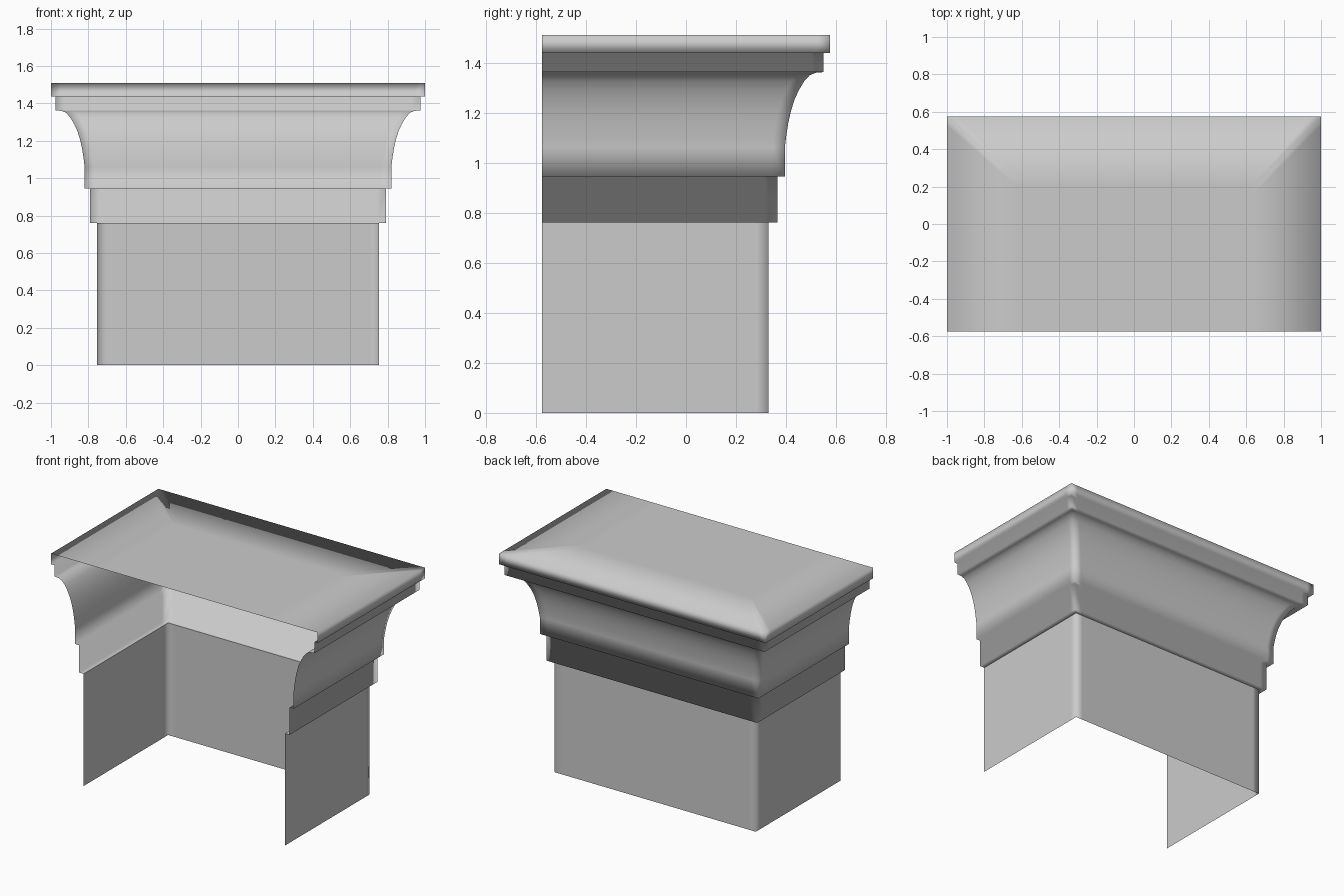
import bpy, bmesh

if "Cube" in bpy.data.objects:
    bpy.data.objects.remove(bpy.data.objects["Cube"])

FRONT = -0.575   # open front plane
SHIFT = 0.425    # back offset: y = x - SHIFT


def u_path(x, z, s=0.05):
    """U-shaped run: left side, back, right side, with loops beside the corners."""
    y = x - SHIFT
    half = [(-x, FRONT, z), (-x, y - s, z), (-x, y, z), (-x + s, y, z)]
    return half + [(-px, py, pz) for px, py, pz in reversed(half)]


def sweep(name, profile, cap=False):
    """Skin the profile around the U path, optionally filling the last ring."""
    bm = bmesh.new()
    rows = [[bm.verts.new(p) for p in u_path(x, z)] for x, z in profile]
    for a, b in zip(rows, rows[1:]):
        for i in range(len(a) - 1):
            bm.faces.new((a[i], b[i], b[i + 1], a[i + 1]))
    if cap:
        bm.faces.new(list(reversed(rows[-1])))
    bm.normal_update()
    # outward orientation: the first face is on the left side
    bm.faces.ensure_lookup_table()
    if bm.faces[0].normal.x > 0.01 or bm.faces[0].normal.z > 0.5:
        bmesh.ops.reverse_faces(bm, faces=bm.faces[:])
    if cap:
        bm.normal_update()
        bm.faces.ensure_lookup_table()
        if bm.faces[-1].normal.z < 0:
            bm.faces[-1].normal_flip()
    for f in bm.faces:
        f.smooth = True
    me = bpy.data.meshes.new(name)
    bm.to_mesh(me)
    bm.free()
    ob = bpy.data.objects.new(name, me)
    bpy.context.collection.objects.link(ob)
    return ob


# Plain lower walls
sweep("pilaster_shaft", [(0.755, 0.0), (0.755, 0.76)])

# Moulded cap: frieze, cove, fillet, top fascia and lid
cove = [(0.82, 0.945), (0.82, 1.06), (0.826, 1.11), (0.834, 1.16), (0.844, 1.205),
        (0.858, 1.25), (0.876, 1.29), (0.897, 1.325), (0.92, 1.35), (0.945, 1.36)]
sweep("moulded_capital",
      [(0.755, 0.76), (0.79, 0.76), (0.79, 0.945)] + cove +
      [(0.975, 1.362), (0.975, 1.438), (1.0, 1.438), (1.0, 1.51), (0.63, 1.51)],
      cap=True)
